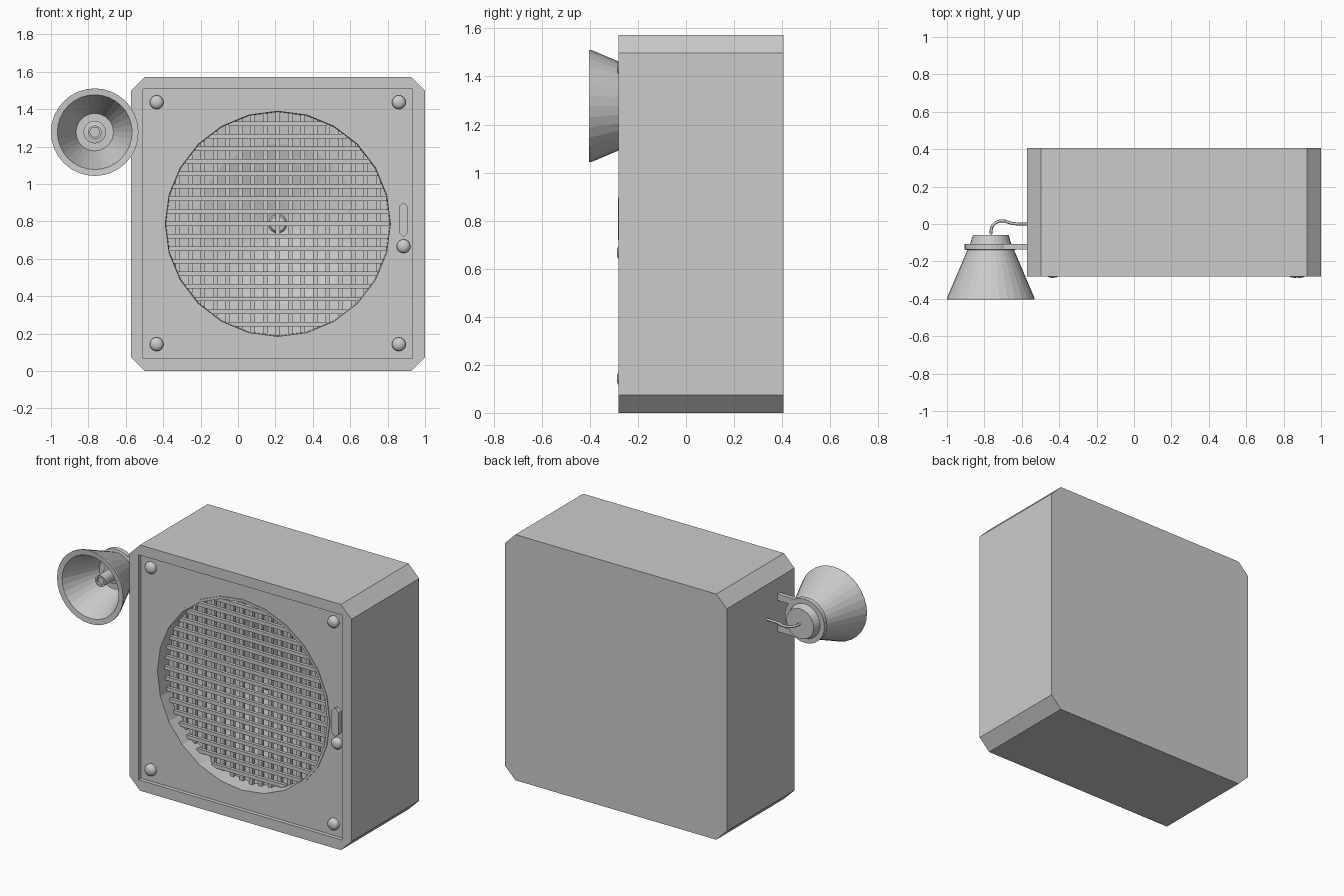
import bpy, bmesh, math

if "Cube" in bpy.data.objects:
    bpy.data.objects.remove(bpy.data.objects["Cube"])

CX, CZ = 0.213, 0.787      # cabinet and driver axis
HX, HZ = -0.766, 1.277     # horn axis


def make(name, bm, smooth=False):
    me = bpy.data.meshes.new(name)
    bm.to_mesh(me)
    bm.free()
    ob = bpy.data.objects.new(name, me)
    bpy.context.collection.objects.link(ob)
    if smooth:
        for p in me.polygons:
            p.use_smooth = True
    return ob


def lathe(name, cx, cz, profile, n, smooth=False):
    """Revolve (radius, y) points around a y-parallel axis; back to front = outward."""
    bm = bmesh.new()
    rings = []
    for i in range(n):
        a = 2 * math.pi * i / n
        rings.append([bm.verts.new((cx + r * math.cos(a), y, cz + r * math.sin(a)))
                      for r, y in profile])
    for i in range(n):
        p, q = rings[i], rings[(i + 1) % n]
        for j in range(len(profile) - 1):
            bm.faces.new((p[j], q[j], q[j + 1], p[j + 1]))
    bmesh.ops.remove_doubles(bm, verts=bm.verts, dist=1e-5)
    return make(name, bm, smooth)


def prism(name, x0, x1, z0, z1, y0, y1, c=0.0):
    """Box along y with its four corners chamfered by c."""
    pts = [(x0 + c, z0), (x1 - c, z0), (x1, z0 + c), (x1, z1 - c),
           (x1 - c, z1), (x0 + c, z1), (x0, z1 - c), (x0, z0 + c)]
    if c == 0:
        pts = [(x0, z0), (x1, z0), (x1, z1), (x0, z1)]
    bm = bmesh.new()
    f = bm.faces.new([bm.verts.new((x, y0, z)) for x, z in pts])
    ext = bmesh.ops.extrude_face_region(bm, geom=[f])
    verts = [v for v in ext["geom"] if isinstance(v, bmesh.types.BMVert)]
    bmesh.ops.translate(bm, verts=verts, vec=(0, y1 - y0, 0))
    bmesh.ops.recalc_face_normals(bm, faces=bm.faces)
    return make(name, bm)


def tube(name, pts, radius, res, curved=False):
    """Round rod or cable through points, converted by the bevel of a curve."""
    cu = bpy.data.curves.new(name, 'CURVE')
    cu.dimensions = '3D'
    cu.bevel_depth = radius
    cu.bevel_resolution = res
    cu.use_fill_caps = True
    sp = cu.splines.new('BEZIER' if curved else 'POLY')
    if curved:
        sp.resolution_u = 5
        sp.bezier_points.add(len(pts) - 1)
        for b, p in zip(sp.bezier_points, pts):
            b.co = p
            b.handle_left_type = b.handle_right_type = 'AUTO'
    else:
        sp.points.add(len(pts) - 1)
        for b, p in zip(sp.points, pts):
            b.co = (*p, 1)
    ob = bpy.data.objects.new(name, cu)
    bpy.context.collection.objects.link(ob)
    return ob


def cut(ob, cutter):
    cutter.hide_render = True
    m = ob.modifiers.new("cut", 'BOOLEAN')
    m.operation = 'DIFFERENCE'
    m.solver = 'EXACT'
    m.object = cutter
    bpy.context.view_layer.objects.active = ob
    bpy.ops.object.modifier_apply(modifier=m.name)
    bpy.data.objects.remove(cutter)


# Cabinet with chamfered corners, recessed front panel and driver opening
cabinet = prism("cabinet", -0.573, 1.0, 0, 1.573, -0.28, 0.405, 0.075)
cut(cabinet, prism("panel_cutter", -0.507, 0.933, 0.067, 1.507, -0.4, -0.255))
cut(cabinet, lathe("hole_cutter", CX, CZ,
                   [(0, 0), (0.61, 0), (0.61, -0.4), (0, -0.4)], 24))

# Rim around the opening and speaker cone behind the grille
lathe("speaker_rim", CX, CZ, [(0.618, -0.25), (0.618, -0.26), (0.602, -0.26),
                              (0.598, -0.15)], 24)
lathe("speaker_cone", CX, CZ, [(0.605, -0.15), (0.43, -0.13), (0.05, -0.02),
                               (0.04, -0.035), (0, -0.04)], 24)

# Grille: horizontal bars in front of vertical bars, trimmed to the circle
PITCH, R = 0.067, 0.597
for k in range(-8, 9):
    d = k * PITCH
    h = math.sqrt(R * R - d * d)
    prism("grille_bar_horizontal", CX - h, CX + h, CZ + d - 0.012, CZ + d + 0.012,
          -0.195, -0.175)
    prism("grille_bar_vertical", CX + d - 0.012, CX + d + 0.012, CZ - h, CZ + h,
          -0.175, -0.155)

# Domed screws in the panel corners, control knob and indicator window
dome = [(0.037, -0.25), (0.037, -0.268), (0.031, -0.279), (0.018, -0.286), (0, -0.288)]
for x in (-0.435, 0.86):
    for z in (0.143, 1.437):
        lathe("panel_screw", x, z, dome, 16, True)
lathe("control_knob", 0.885, 0.667, dome, 16, True)
prism("indicator_window", 0.86, 0.91, 0.72, 0.897, -0.25, -0.283, 0.019)

# Horn: rear cap, collar, flared bell, hollow interior and centre tube
lathe("horn", HX, HZ, [
    (0, -0.06), (0.096, -0.06), (0.11, -0.106), (0.14, -0.106), (0.14, -0.136),
    (0.125, -0.14), (0.234, -0.395), (0.234, -0.403), (0.2, -0.4),
    (0.1, -0.165), (0.06, -0.165), (0.06, -0.18), (0.036, -0.185),
    (0.036, -0.3), (0.025, -0.3), (0.025, -0.285), (0, -0.285)], 32)

# Two brackets holding the horn to the cabinet side
for s in (-1, 1):
    z = HZ + s * 0.1
    prism("horn_bracket", HX + 0.05, -0.565, z - 0.02, z + 0.02, -0.135, -0.107)

# Cable from the horn cap into the cabinet
tube("horn_cable", [(HX, -0.055, HZ), (HX + 0.01, -0.01, HZ), (HX + 0.055, 0.017, HZ),
                    (-0.65, 0.003, HZ), (-0.565, 0, HZ)], 0.008, 1, True)
